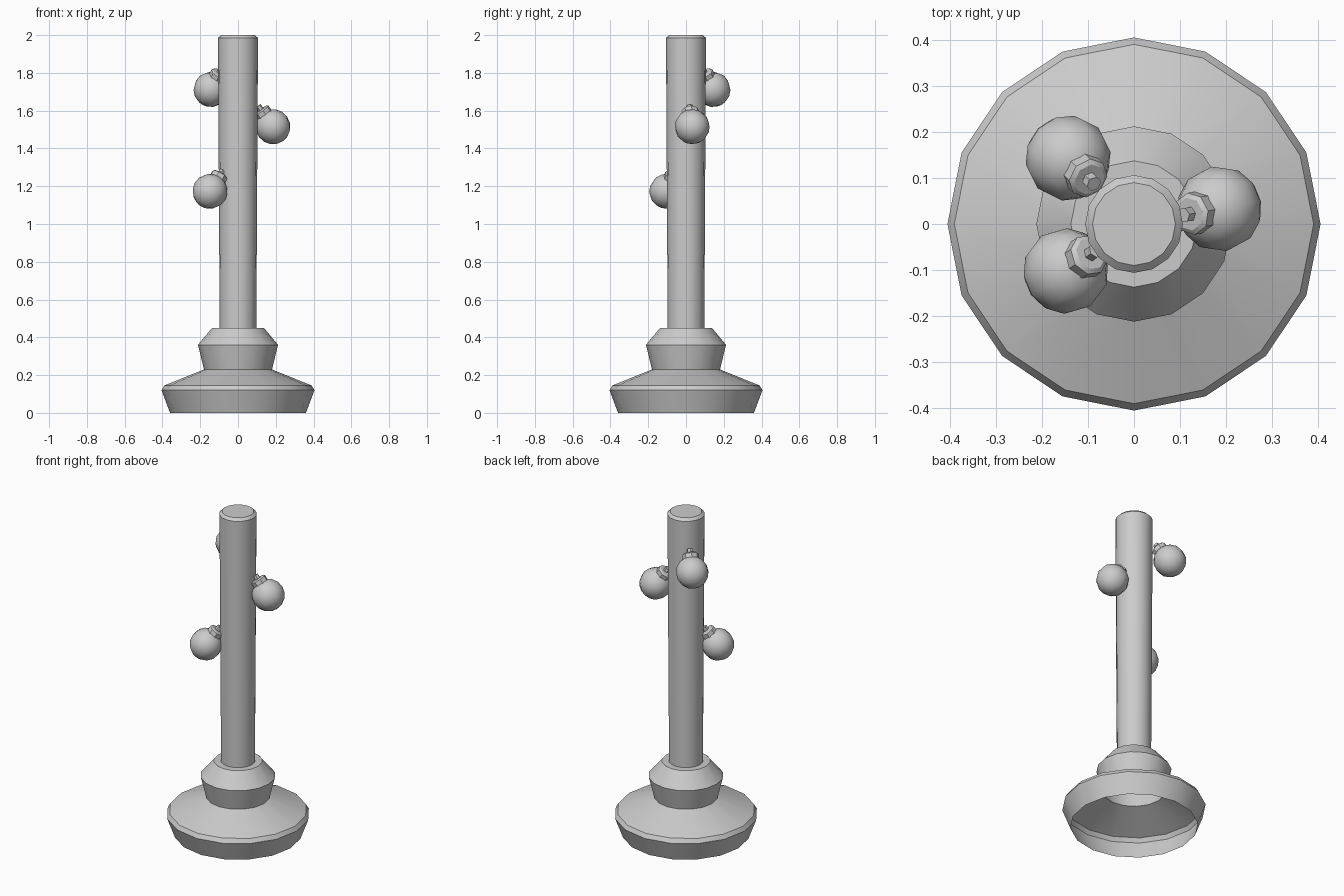
import bpy, bmesh
from math import sin, cos, pi, radians, atan2
from mathutils import Matrix, Vector

cube = bpy.data.objects.get("Cube")
if cube:
    bpy.data.objects.remove(cube, do_unlink=True)

grey = bpy.data.materials.new("plain_grey")
grey.use_nodes = True
grey.diffuse_color = (0.6, 0.6, 0.6, 1)
grey.node_tree.nodes["Principled BSDF"].inputs["Base Color"].default_value = (0.6, 0.6, 0.6, 1)


def lathe(name, profile, sides, angle, matrix=Matrix(), cap_top=False):
    """Turn a (radius, height) profile around the z axis."""
    bm = bmesh.new()
    rings = []
    for r, z in profile:
        if r == 0:
            rings.append([bm.verts.new((0, 0, z))] * sides)
        else:
            rings.append([bm.verts.new((r * cos(2 * pi * i / sides),
                                        r * sin(2 * pi * i / sides), z))
                          for i in range(sides)])
    for low, high in zip(rings, rings[1:]):
        for i in range(sides):
            j = (i + 1) % sides
            corners = dict.fromkeys((low[i], low[j], high[j], high[i]))
            bm.faces.new(list(corners))
    if cap_top:
        bm.faces.new(rings[-1])
    bm.transform(matrix)
    mesh = bpy.data.meshes.new(name)
    bm.to_mesh(mesh)
    bm.free()
    mesh.materials.append(grey)
    obj = bpy.data.objects.new(name, mesh)
    bpy.context.collection.objects.link(obj)
    bpy.ops.object.select_all(action='DESELECT')
    obj.select_set(True)
    bpy.context.view_layer.objects.active = obj
    bpy.ops.object.shade_smooth_by_angle(angle=radians(angle))
    return obj


# Hollow foot with its flared collar, open underneath
lathe("base", [(0.36, 0), (0.405, 0.12), (0.39, 0.145), (0.18, 0.23),
               (0.212, 0.36), (0.137, 0.45), (0.09, 0.45)], 16, 30)

# Slightly widening pole with a bevelled top
lathe("pole", [(0.097, 0.45), (0.106, 1.985), (0.09, 2.0)], 16, 30, cap_top=True)

# Round baubles leaning against the pole, each with a cap and a small stem
R = 0.093
ball = [(R * sin(pi * k / 8) if 0 < k < 8 else 0, -R * cos(pi * k / 8)) for k in range(9)]
cap = [(0.046, 0.075), (0.046, 0.105), (0.036, 0.112)]
stem = [(0.017, 0.105), (0.017, 0.135)]
spots = {"upper": (-0.143, 0.143, 1.712),
         "middle": (0.185, 0.033, 1.515),
         "lower": (-0.148, -0.102, 1.173)}
for label, spot in spots.items():
    inward = atan2(-spot[1], -spot[0])
    place = (Matrix.Translation(Vector(spot)) @ Matrix.Rotation(inward, 4, 'Z')
             @ Matrix.Rotation(radians(36), 4, 'Y'))
    lathe(label + "_bauble", ball, 12, 60, place)
    lathe(label + "_bauble_cap", cap, 8, 30, place, cap_top=True)
    lathe(label + "_bauble_stem", stem, 6, 30, place, cap_top=True)
